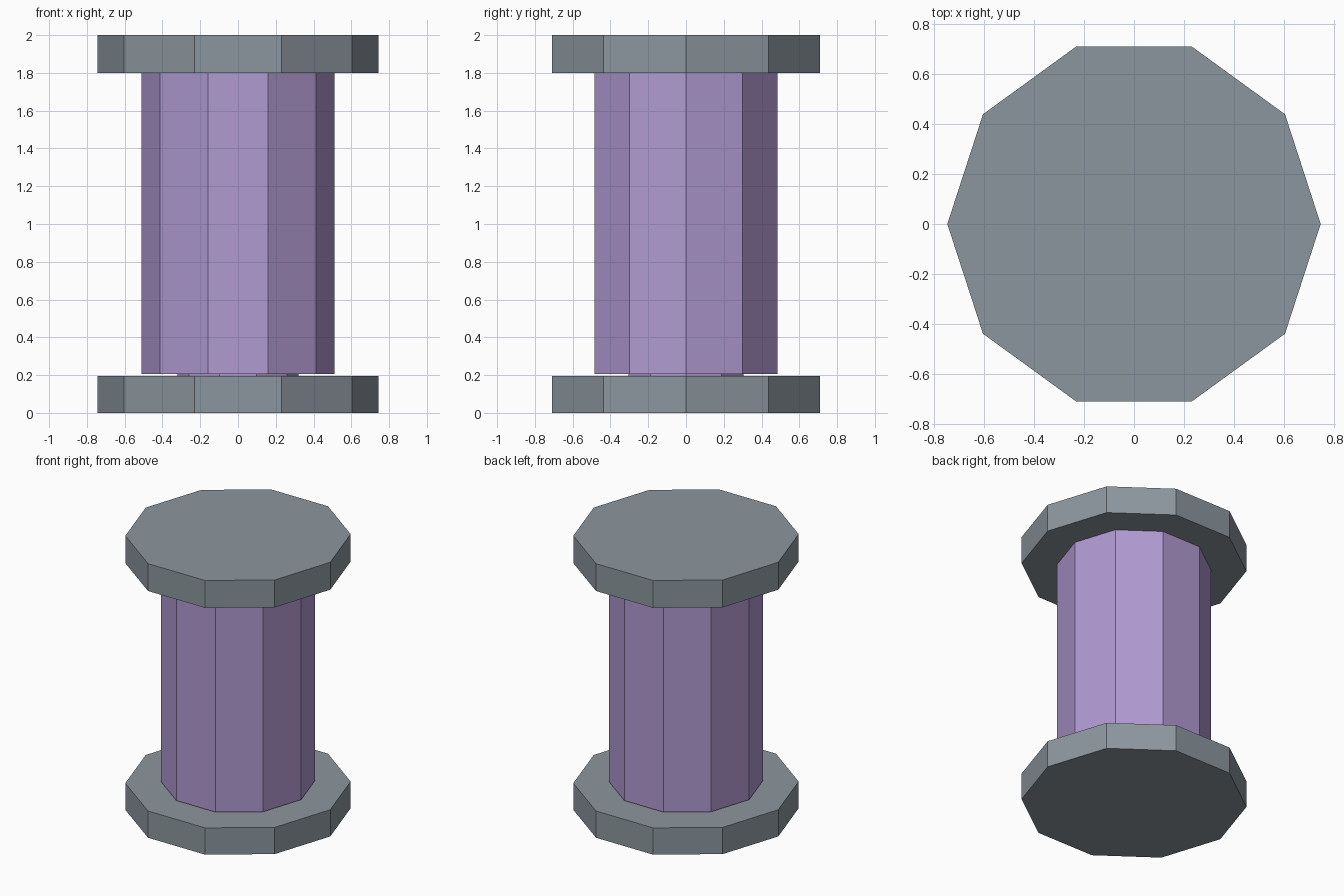
import bpy
import bmesh
from math import cos, sin, tau

SIDES = 10

cube = bpy.data.objects.get("Cube")
if cube:
    bpy.data.objects.remove(cube, do_unlink=True)


def make_material(name, rgb):
    mat = bpy.data.materials.new(name)
    mat.use_nodes = True
    color = (*rgb, 1.0)
    mat.diffuse_color = color
    for node in mat.node_tree.nodes:
        if node.type == "BSDF_PRINCIPLED":
            node.inputs["Base Color"].default_value = color
    return mat


def make_prism(name, radius, bottom, top, mat):
    """Flat-shaded upright prism with a corner on +x."""
    bm = bmesh.new()
    ring = [bm.verts.new((radius * cos(tau * i / SIDES),
                          radius * sin(tau * i / SIDES), bottom))
            for i in range(SIDES)]
    base = bm.faces.new(ring)
    result = bmesh.ops.extrude_face_region(bm, geom=[base], use_keep_orig=True)
    for item in result["geom"]:
        if isinstance(item, bmesh.types.BMVert):
            item.co.z = top
    bmesh.ops.recalc_face_normals(bm, faces=bm.faces[:])
    mesh = bpy.data.meshes.new(name)
    bm.to_mesh(mesh)
    bm.free()
    mesh.materials.append(mat)
    obj = bpy.data.objects.new(name, mesh)
    bpy.context.collection.objects.link(obj)
    return obj


grey = make_material("slate_grey", (0.263, 0.307, 0.342))
purple = make_material("soft_purple", (0.434, 0.319, 0.638))

# End discs
make_prism("bottom_disc", 0.745, 0.0, 0.195, grey)
make_prism("top_disc", 0.745, 1.8, 2.0, grey)

# Column, raised slightly on a narrow neck
make_prism("column_neck", 0.32, 0.195, 0.205, purple)
make_prism("column", 0.51, 0.205, 1.8, purple)
